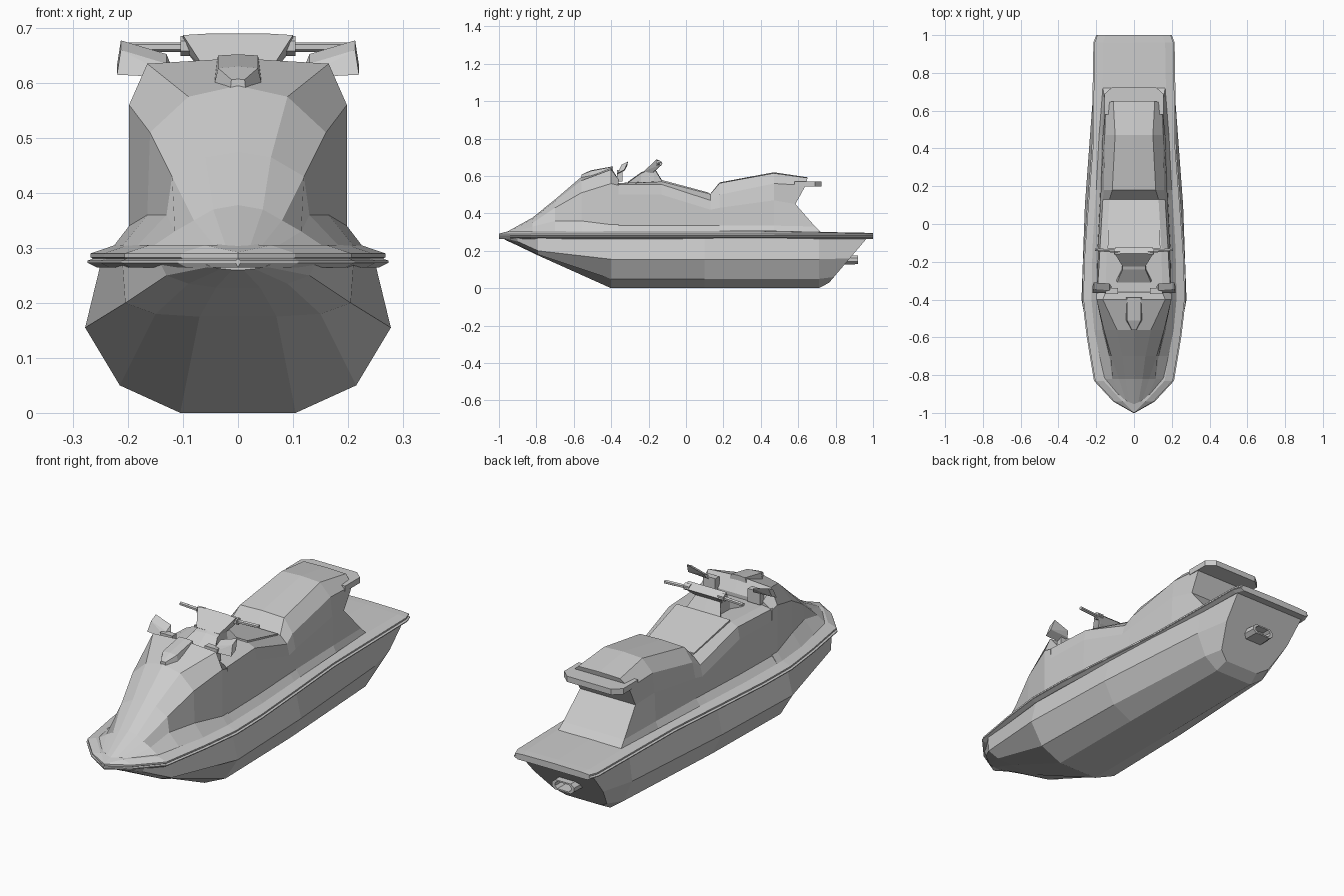
import bpy, bmesh
from mathutils import Vector

cube = bpy.data.objects.get("Cube")
if cube:
    bpy.data.objects.remove(cube, do_unlink=True)

grey = bpy.data.materials.new("plain grey")
grey.use_nodes = True
GREY = (0.6, 0.6, 0.6, 1)
grey.diffuse_color = GREY
grey.node_tree.nodes["Principled BSDF"].inputs["Base Color"].default_value = GREY


def finish(name, bm):
    """Weld, orient and link a mesh as a flat-shaded object."""
    bmesh.ops.remove_doubles(bm, verts=bm.verts, dist=0.0005)
    bmesh.ops.dissolve_degenerate(bm, edges=bm.edges, dist=0.0005)
    bmesh.ops.recalc_face_normals(bm, faces=bm.faces)
    mesh = bpy.data.meshes.new(name)
    bm.to_mesh(mesh)
    bm.free()
    mesh.materials.append(grey)
    obj = bpy.data.objects.new(name, mesh)
    bpy.context.collection.objects.link(obj)
    return obj


def loft(name, sections):
    """Skin mirrored half sections; each is a bottom-to-top list of (x, y, z)."""
    bm = bmesh.new()
    sides = [[[bm.verts.new((s * x, y, z)) for x, y, z in sec] for s in (1, -1)]
             for sec in sections]
    rows = len(sections[0])
    for a, b in zip(sides, sides[1:]):
        for k in (0, 1):
            for i in range(rows - 1):
                bm.faces.new((a[k][i], a[k][i + 1], b[k][i + 1], b[k][i]))
        for i in (0, rows - 1):
            bm.faces.new((a[0][i], a[1][i], b[1][i], b[0][i]))
    for left, right in (sides[0], sides[-1]):
        for i in range(rows - 1):
            bm.faces.new((left[i], left[i + 1], right[i + 1], right[i]))
    return finish(name, bm)


def at(y, *pts, slope=0):
    """Place (x, z) points in a cross-section that may lean backwards."""
    return [(x, y + slope * z, z) for x, z in pts]


def solid(name, points):
    """Convex solid around a few points."""
    bm = bmesh.new()
    for p in points:
        bm.verts.new(p)
    res = bmesh.ops.convex_hull(bm, input=bm.verts)
    junk = {e for e in res["geom_interior"] if isinstance(e, bmesh.types.BMVert)}
    bmesh.ops.delete(bm, geom=list(junk), context="VERTS")
    bmesh.ops.dissolve_limit(bm, angle_limit=0.02, verts=bm.verts, edges=bm.edges)
    return finish(name, bm)


def tube(name, a, b, radius, sides=6):
    """Straight faceted rod between two points."""
    a, b = Vector(a), Vector(b)
    bm = bmesh.new()
    bmesh.ops.create_cone(bm, cap_ends=True, segments=sides, radius1=radius,
                          radius2=radius, depth=(b - a).length)
    bm.transform((b - a).to_track_quat("Z", "Y").to_matrix().to_4x4())
    bmesh.ops.translate(bm, verts=bm.verts, vec=(a + b) / 2)
    return finish(name, bm)


# Lower hull: flat bottom, two chines, leaning transom
loft("hull", [
    at(-.97, (.01, .26), (.03, .262), (.05, .266), (.06, .27)),
    at(-.9, (.04, .228), (.09, .235), (.13, .25), (.14, .27)),
    at(-.79, (.07, .175), (.15, .18), (.205, .2), (.21, .27)),
    at(-.4, (.105, 0), (.215, .05), (.278, .155), (.25, .27)),
    at(.1, (.105, 0), (.205, .05), (.26, .155), (.235, .27)),
    at(.71, (.1, 0), (.17, .05), (.215, .155), (.2, .27)),
    at(.74, (.09, .03), (.14, .06), (.18, .16), (.19, .27), slope=.85),
])

# Deck with a grooved bumper rim following the plan outline
outline = [(-1, .004), (-.94, .11), (-.83, .212), (-.6, .25), (-.4, .274), (-.2, .27),
           (.1, .248), (.4, .224), (.96, .215), (1, .2)]
deck = []
for y, w in outline:
    back = max(0, (y - .7) / .3) * .012
    inner = max(w - .05, 0)
    deck.append(at(y, (max(w - .018, 0), .264), (w, .273), (w, .277),
                   (max(w - .01, 0), .28), (max(w - .006, 0), .283),
                   (max(w - .006, 0), .29), (inner, .305 - back if inner else .292),
                   (0, .307 - back if inner else .292)))
loft("deck_and_rim", deck)

# Front hood rising to the dash
loft("hood", [
    at(-.96, (.06, .288), (.05, .29), (.035, .294), (.02, .297), (0, .3)),
    at(-.82, (.16, .3), (.115, .33), (.08, .35), (.045, .37), (0, .378)),
    at(-.7, (.185, .302), (.13, .36), (.12, .43), (.06, .465), (0, .475)),
    at(-.56, (.21, .304), (.165, .36), (.16, .51), (.09, .575), (0, .595)),
    at(-.4, (.225, .305), (.198, .34), (.198, .56), (.165, .635), (0, .645)),
    at(-.36, (.225, .305), (.198, .34), (.198, .55), (.15, .58), (0, .58)),
])

# Saddle body with a stepped seat and undercut tail
tail = [(.165, .72, .3), (.16, .69, .33), (.145, .585, .45),
        (.15, .64, .55), (.11, .65, .59), (0, .65, .593)]
loft("saddle_body", [
    at(-.38, (.225, .305), (.198, .335), (.198, .5), (.195, .555), (.15, .562), (0, .562)),
    at(-.13, (.22, .305), (.193, .335), (.19, .5), (.18, .555), (.145, .57), (0, .572)),
    at(.13, (.205, .305), (.18, .335), (.178, .42), (.165, .47), (.13, .503), (0, .505)),
    at(.18, (.2, .305), (.178, .335), (.175, .43), (.16, .5), (.115, .562), (0, .566)),
    at(.47, (.185, .305), (.17, .335), (.165, .47), (.155, .56), (.1, .615), (0, .62)),
    tail,
])

# Thin front seat cushion
solid("front_seat_cushion", [(s * w, y, z + t) for s in (1, -1)
      for w, y, z in ((.14, -.13, .57), (.125, .12, .503)) for t in (0, .009)])

# Rear grab handle wrapping the tail
solid("rear_grab_handle", [(s * x, y, z) for s in (1, -1) for z in (.543, .57)
      for x, y in ((.155, .58), (.155, .69), (.115, .725))])

# Raised vent on the hood crest
loft("hood_vent", [
    at(-.56, (.015, .58), (.012, .606), (0, .607)),
    at(-.51, (.045, .59), (.036, .627), (0, .63)),
    at(-.39, (.045, .62), (.036, .65), (0, .652)),
])

# Steering column and bar pad
loft("steering_column", [
    at(-.31, (.1, .555), (.09, .565), (0, .57)),
    at(-.24, (.065, .555), (.06, .615), (0, .62)),
    at(-.17, (.065, .555), (.06, .64), (0, .645)),
    at(-.13, (.1, .555), (.09, .575), (0, .58)),
])
solid("handlebar_pad", [(s * x, y, z) for s in (1, -1) for x, y, z in (
    (.06, -.225, .625), (.05, -.2, .6), (.1, -.16, .687), (.1, -.125, .665),
    (.075, -.15, .64), (.05, -.155, .69))])

for s, side in ((1, "left"), (-1, "right")):
    # Grip with a thicker collar next to the pad
    tube(side + "_collar", (s * .075, -.145, .667), (s * .105, -.145, .667), .018)
    tube(side + "_grip", (s * .09, -.145, .665), (s * .205, -.135, .665), .009)
    # Wedge mirror on the dash corner
    solid(side + "_mirror", [(s * x, y + d, z + d / 2) for d in (0, .035) for x, y, z in (
        (.12, -.365, .61), (.13, -.35, .635), (.213, -.345, .66), (.22, -.365, .615))])
    solid(side + "_mirror_arm", [(s * x, y, z) for x in (.085, .15)
          for y in (-.37, -.34) for z in (.57, .632)])

# Hollow, flattened jet nozzle
bm = bmesh.new()
rings = []
for y, scale in ((.78, 1), (.92, .9), (.92, .65), (.83, .6)):
    ring = [(a * scale, y, .152 + b * scale) for a, b in (
        (.065, -.01), (.045, -.026), (-.045, -.026), (-.065, -.01),
        (-.065, .01), (-.045, .026), (.045, .026), (.065, .01))]
    rings.append([bm.verts.new(p) for p in ring])
for a, b in zip(rings, rings[1:]):
    for i in range(len(a)):
        bm.faces.new((a[i - 1], a[i], b[i], b[i - 1]))
bm.faces.new(rings[0])
bm.faces.new(rings[-1])
finish("jet_nozzle", bm)
